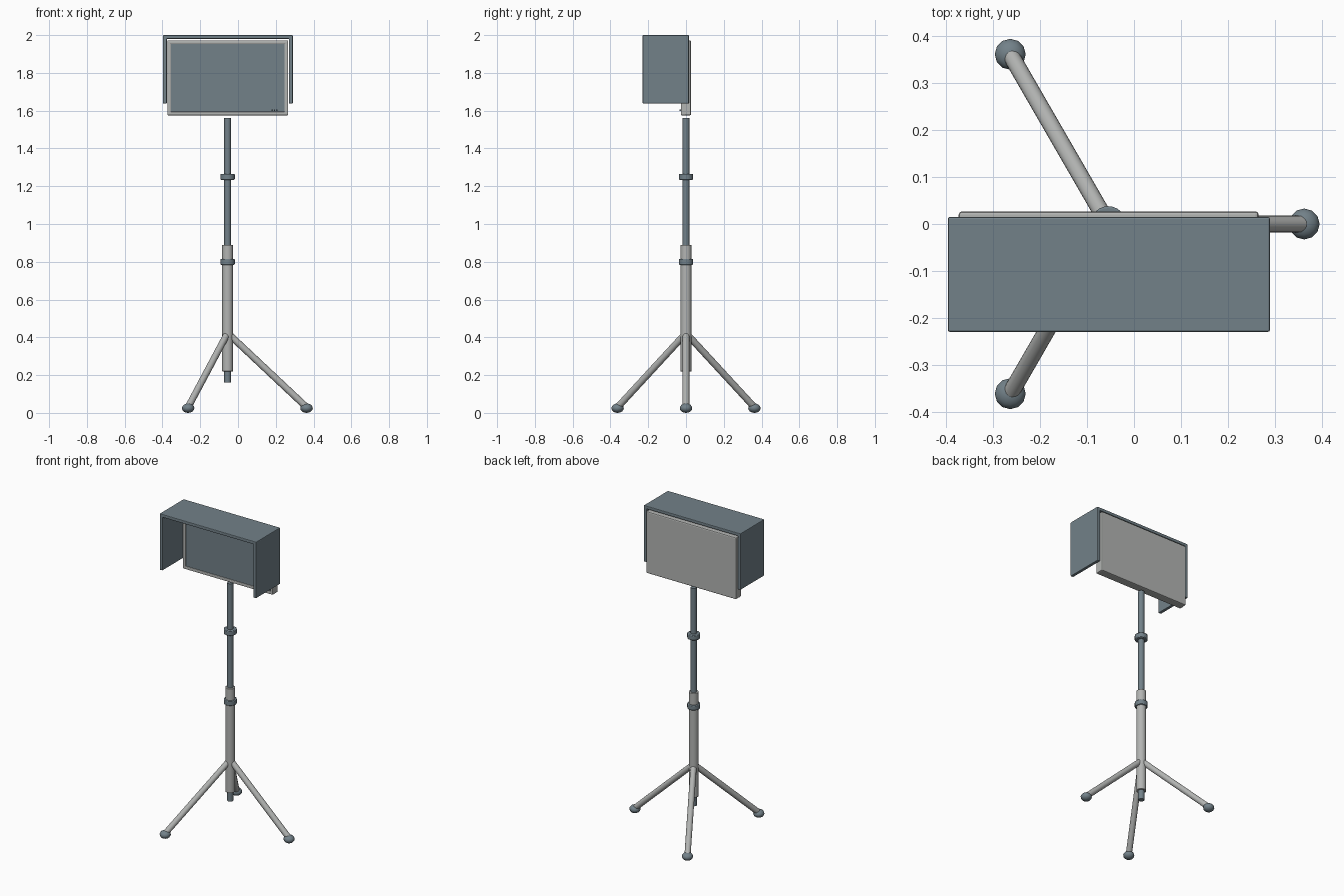
import bpy, math
from mathutils import Vector

if "Cube" in bpy.data.objects:
    bpy.data.objects.remove(bpy.data.objects["Cube"])


def material(name, color):
    m = bpy.data.materials.new(name)
    m.diffuse_color = color
    m.use_nodes = True
    m.node_tree.nodes["Principled BSDF"].inputs["Base Color"].default_value = m.diffuse_color
    return m


DARK = material("dark_slate", (0.17, 0.22, 0.25, 1))
LIGHT = material("light_grey", (0.45, 0.46, 0.45, 1))
PX = -0.055  # pole axis


def finish(name, mat, smooth=True):
    o = bpy.context.object
    o.name = name
    o.data.materials.append(mat)
    if smooth:
        bpy.ops.object.shade_smooth_by_angle(angle=math.radians(35))
    return o


def bevel(o, width, segments=2):
    b = o.modifiers.new("bevel", "BEVEL")
    b.width, b.segments = width, segments


def rod(name, a, b, r, mat, sides=24):
    a, b = Vector(a), Vector(b)
    d = b - a
    bpy.ops.mesh.primitive_cylinder_add(
        vertices=sides, radius=r, depth=d.length, location=(a + b) / 2,
        rotation=d.to_track_quat('Z', 'Y').to_euler())
    return finish(name, mat)


def box(name, lo, hi, mat, width=0.0):
    lo, hi = Vector(lo), Vector(hi)
    bpy.ops.mesh.primitive_cube_add(size=1, location=(lo + hi) / 2)
    o = bpy.context.object
    o.scale = hi - lo
    bpy.ops.object.transform_apply(location=False, rotation=False, scale=True)
    finish(name, mat, False)
    if width:
        bevel(o, width)
    return o


# Telescopic pole with clamp collars
rod("inner_pole", (PX, 0, 0.16), (PX, 0, 1.56), 0.018, DARK)
bevel(rod("outer_tube", (PX, 0, 0.22), (PX, 0, 0.89), 0.029, LIGHT), 0.002)
for name, z in (("lower_collar", 0.80), ("upper_collar", 1.25)):
    bevel(rod(name, (PX, 0, z - 0.016), (PX, 0, z + 0.016), 0.038, DARK), 0.004)

# Three tripod legs with rounded feet
for i in range(3):
    t = math.radians(120 * i)
    c, s = math.cos(t), math.sin(t)
    foot = (PX + 0.418 * c, 0.418 * s, 0.03)
    rod(f"leg_{i + 1}", (PX + 0.008 * c, 0.008 * s, 0.415), foot, 0.018, LIGHT, 16)
    bpy.ops.mesh.primitive_uv_sphere_add(
        segments=12, ring_count=8, radius=1, location=(foot[0], foot[1], 0.025),
        rotation=(0, 0, t))
    bpy.context.object.scale = (0.033, 0.033, 0.025)
    finish(f"foot_{i + 1}", DARK)

# Monitor: rounded housing, front rim and dark screen
X0, X1, Z0, Z1 = -0.374, 0.266, 1.575, 1.972
box("monitor_housing", (X0, -0.020, Z0), (X1, 0.027, Z1), LIGHT, 0.007)
W = 0.02
box("rim_bottom", (X0, -0.027, Z0), (X1, 0, Z0 + W), LIGHT, 0.005)
box("rim_top", (X0, -0.027, Z1 - W), (X1, 0, Z1), LIGHT, 0.005)
box("rim_left", (X0, -0.027, Z0), (X0 + W, 0, Z1), LIGHT, 0.005)
box("rim_right", (X1 - W, -0.027, Z0), (X1, 0, Z1), LIGHT, 0.005)
box("screen", (X0 + W, -0.024, Z0 + W), (X1 - W, -0.01, Z1 - W), DARK)

# Small button row at the lower right of the screen
for i in range(3):
    x = 0.178 + i * 0.012
    box(f"button_{i + 1}", (x, -0.034, 1.599), (x + 0.006, -0.02, 1.606), DARK)

# Sun hood: one folded sheet, open at the front, back and bottom
hx0, hx1, hz0, hz1, th = -0.397, 0.290, 1.638, 2.0, 0.02
profile = [(hx0, hz0), (hx0, hz1), (hx1, hz1), (hx1, hz0),
           (hx1 - th, hz0), (hx1 - th, hz1 - th), (hx0 + th, hz1 - th), (hx0 + th, hz0)]
n = len(profile)
verts = [(x, y, z) for y in (-0.23, 0.015) for x, z in profile]
faces = [(i, i + n, (i + 1) % n + n, (i + 1) % n) for i in range(n)]
for k in (0, n):  # end caps split into left, top and right
    caps = [(0, 1, 6, 7), (1, 2, 5, 6), (2, 3, 4, 5)]
    faces += [tuple(j + k for j in (q if k else q[::-1])) for q in caps]
mesh = bpy.data.meshes.new("sun_hood")
mesh.from_pydata(verts, [], [f[::-1] for f in faces])
mesh.materials.append(DARK)
hood = bpy.data.objects.new("sun_hood", mesh)
bpy.context.collection.objects.link(hood)
bpy.context.view_layer.objects.active = hood
hood.select_set(True)
bpy.ops.object.mode_set(mode='EDIT')
bpy.ops.mesh.select_all(action='SELECT')
bpy.ops.mesh.normals_make_consistent(inside=False)
bpy.ops.object.mode_set(mode='OBJECT')
bevel(hood, 0.004)
